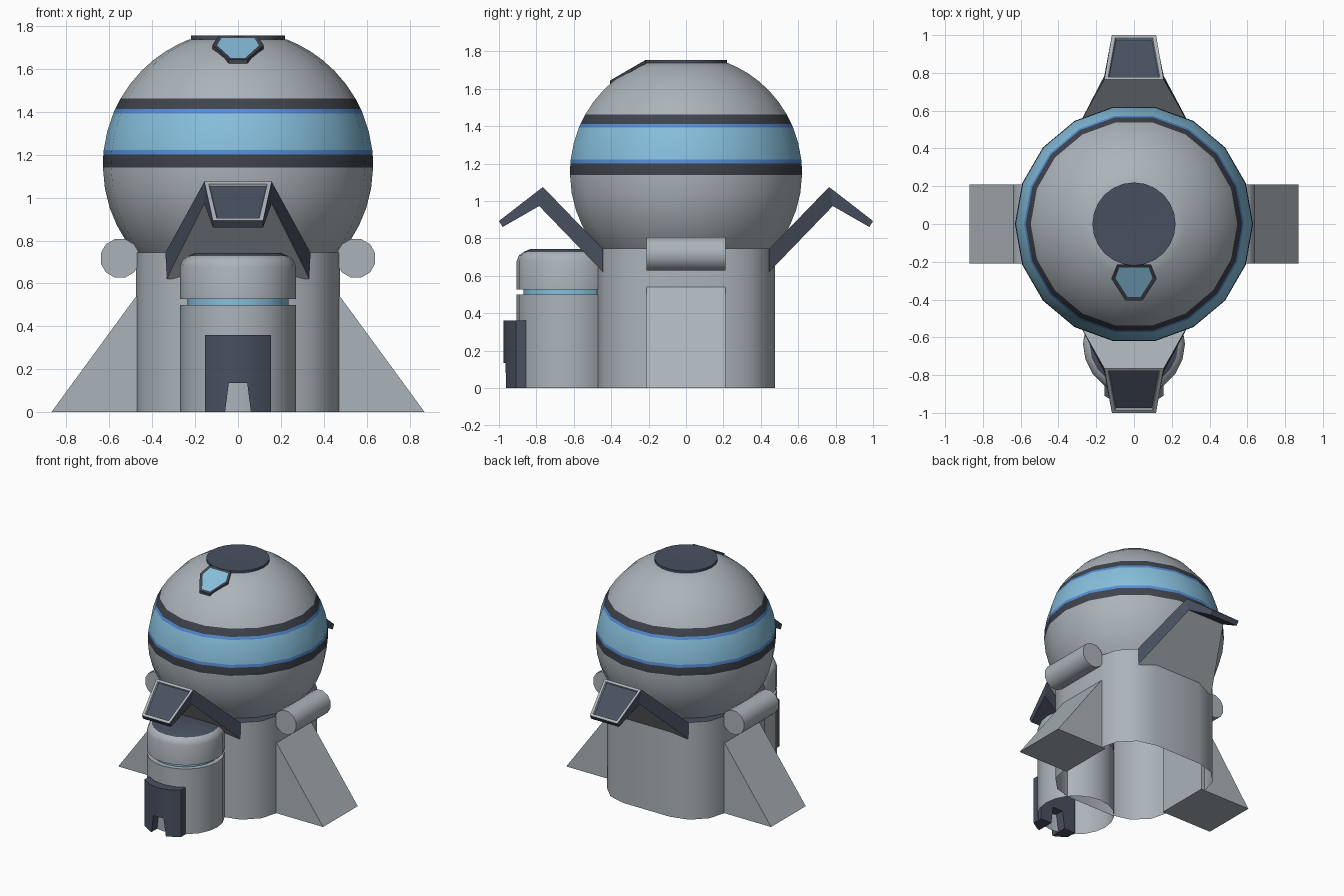
import bpy, bmesh, math
from mathutils import Vector

if "Cube" in bpy.data.objects:
    bpy.data.objects.remove(bpy.data.objects["Cube"])


def material(name, r, g, b):
    m = bpy.data.materials.new(name)
    m.diffuse_color = (r, g, b, 1)
    m.use_nodes = True
    m.node_tree.nodes["Principled BSDF"].inputs["Base Color"].default_value = m.diffuse_color
    return m


GREY = material("light_grey", 0.41, 0.455, 0.49)
SLATE = material("slate", 0.065, 0.08, 0.115)
DARK = material("dark_band", 0.05, 0.056, 0.072)
SKY = material("sky_blue", 0.24, 0.52, 0.72)
BLUE = material("accent_blue", 0.09, 0.27, 0.68)


def loft(loops, start=True, end=True):
    """Skin a row of equal-length point loops; cap the ends on request."""
    bm = bmesh.new()
    rows = [[bm.verts.new(p) for p in loop] for loop in loops]
    n = len(rows[0])
    for a, b in zip(rows, rows[1:]):
        for i in range(n):
            j = (i + 1) % n
            bm.faces.new((a[i], a[j], b[j], b[i]))
    if start:
        bm.faces.new(rows[0][::-1])
    if end:
        bm.faces.new(rows[-1])
    bmesh.ops.recalc_face_normals(bm, faces=bm.faces[:])
    return bm


def circle(r, z, n, cy=0.0, phase=0.0):
    return [(r * math.cos(phase + math.tau * i / n),
             cy + r * math.sin(phase + math.tau * i / n), z) for i in range(n)]


def finish(name, bm, mats, rule=None, smooth=True):
    """Turn bm into an object; rule(centre, normal) gives the material index."""
    bm.normal_update()
    if rule:
        for f in bm.faces:
            f.material_index = rule(f.calc_center_median(), f.normal)
    me = bpy.data.meshes.new(name)
    bm.to_mesh(me)
    bm.free()
    for m in mats:
        me.materials.append(m)
    ob = bpy.data.objects.new(name, me)
    bpy.context.collection.objects.link(ob)
    if smooth:
        bpy.ops.object.select_all(action='DESELECT')
        ob.select_set(True)
        bpy.context.view_layer.objects.active = ob
        bpy.ops.object.shade_smooth_by_angle(angle=math.radians(35))
    return ob


# Base: rounded square, open underneath, dark top
def rounded_square(z):
    pts = []
    for q in range(4):
        for k in range(4):
            a = math.radians(90 * q + 30 * k)
            sx = 1 if q in (0, 3) else -1
            sy = 1 if q in (0, 1) else -1
            pts.append((sx * 0.195 + 0.28 * math.cos(a),
                        sy * 0.195 + 0.28 * math.sin(a), z))
    return pts


finish("base", loft([rounded_square(0), rounded_square(0.745)], start=False),
       [GREY, SLATE], lambda c, n: 1 if n.z > 0.9 else 0)

# Globe with painted bands chosen by height
R, CZ = 0.63, 1.15
heights = [0.745, 0.80, 0.87, 0.95, 1.04, 1.14, 1.2, 1.222, 1.31, 1.392,
           1.412, 1.463, 1.53, 1.59, 1.64, 1.68, 1.715, 1.738]


def band(c, n):
    if c.z < 1.14 or c.z > 1.463:
        return 0
    if c.z < 1.2 or c.z > 1.412:
        return 1
    return 3 if 1.222 < c.z < 1.392 else 2


finish("globe", loft([circle(math.sqrt(R * R - (z - CZ) ** 2), z, 18) for z in heights], start=False),
       [GREY, DARK, BLUE, SKY], band)

# Roof cap: shallow dished disc
finish("roof_cap", loft([circle(r, z, 24) for r, z in
                         [(0.22, 1.73), (0.22, 1.755), (0.19, 1.755), (0.08, 1.748)]]), [SLATE])

# Hexagonal skylight, tilted onto the globe
outline = [(-0.09, -0.215), (-0.12, -0.29), (-0.045, -0.405),
           (0.045, -0.405), (0.12, -0.29), (0.09, -0.215)]


def tilted(drop):
    return [(x, y, 1.755 + (y + 0.215) * 0.58 - drop) for x, y in outline]


bm = loft([tilted(0.03), tilted(0)])
bm.normal_update()
pane = max(bm.faces, key=lambda f: f.normal.z)
bmesh.ops.inset_region(bm, faces=[pane], thickness=0.022, depth=-0.003)
pane.material_index = 1
finish("skylight", bm, [DARK, SKY], smooth=False)

# Entrance pod with a blue groove and dark lid
PY = -0.635
profile = [(0.27, 0), (0.27, 0.5), (0.235, 0.5), (0.235, 0.528), (0.27, 0.528),
           (0.27, 0.68), (0.258, 0.71), (0.235, 0.727), (0.2, 0.742)]


def pod_colour(c, n):
    if c.z > 0.73:
        return 1
    return 2 if 0.501 < c.z < 0.527 else 0


finish("entrance_pod", loft([circle(r, z, 20, PY) for r, z in profile], start=False),
       [GREY, SLATE, SKY], pod_colour)

# Door block with a curved front and a tapered doorway cut out
plan = [(0.155, -0.83), (0.155, -0.91), (0.08, -0.957), (0, -0.975),
        (-0.08, -0.957), (-0.155, -0.91), (-0.155, -0.83)]
door = finish("door_block", loft([[(x, y, z) for x, y in plan] for z in (0, 0.36)]), [SLATE])
arch = [(-0.063, -0.02), (0.063, -0.02), (0.043, 0.135), (-0.043, 0.135)]
cutter = finish("doorway_cutter", loft([[(x, y, z) for x, z in arch] for y in (-1.1, -0.7)]),
                [SLATE], smooth=False)
cutter.hide_render = True
cutter.hide_viewport = True
cutter.display_type = 'WIRE'
cut = door.modifiers.new("doorway", 'BOOLEAN')
cut.operation = 'DIFFERENCE'
cut.solver = 'EXACT'
cut.object = cutter

# Side buttresses and the rollers above them
for side, s in (("right", 1), ("left", -1)):
    tri = [(0.44, 0), (0.87, 0), (0.475, 0.54), (0.44, 0.54)]
    finish(side + "_buttress", loft([[(s * x, y, z) for x, z in tri] for y in (-0.21, 0.21)]),
           [GREY], smooth=False)
    roller = [[(s * 0.55 + 0.093 * math.cos(math.radians(15 + 30 * i)), y,
                0.717 + 0.093 * math.sin(math.radians(15 + 30 * i))) for i in range(12)]
              for y in (-0.21, 0.21)]
    finish(side + "_roller", loft(roller), [GREY])

# Front and back canopy arms: root, bend, tip, each as (y, z, half width) upper and lower
stations = [((0.444, 0.743, 0.338), (0.444, 0.62, 0.333)),
            ((0.765, 1.075, 0.157), (0.785, 0.973, 0.157)),
            ((1.0, 0.893, 0.117), (0.98, 0.861, 0.117))]


def arm_colour(c, n):
    if abs(n.x) > 0.5:
        return 1
    return 1 if abs(c.y) > 0.8 and n.z < 0 else 0


for side, s in (("front", -1), ("back", 1)):
    loops = [[(-uw, s * uy, uz), (uw, s * uy, uz), (lw, s * ly, lz), (-lw, s * ly, lz)]
             for (uy, uz, uw), (ly, lz, lw) in stations]
    bm = loft(loops)
    bm.normal_update()
    for f in bm.faces:
        f.material_index = arm_colour(f.calc_center_median(), f.normal)
    # recessed dark panel in the outer face
    panel = max((f for f in bm.faces if abs(f.calc_center_median().y) > 0.8),
                key=lambda f: f.normal.z)
    bmesh.ops.inset_region(bm, faces=[panel], thickness=0.027)
    bmesh.ops.inset_region(bm, faces=[panel], thickness=0.006, depth=-0.012)
    panel.material_index = 1
    finish(side + "_canopy_arm", bm, [GREY, SLATE], smooth=False)
